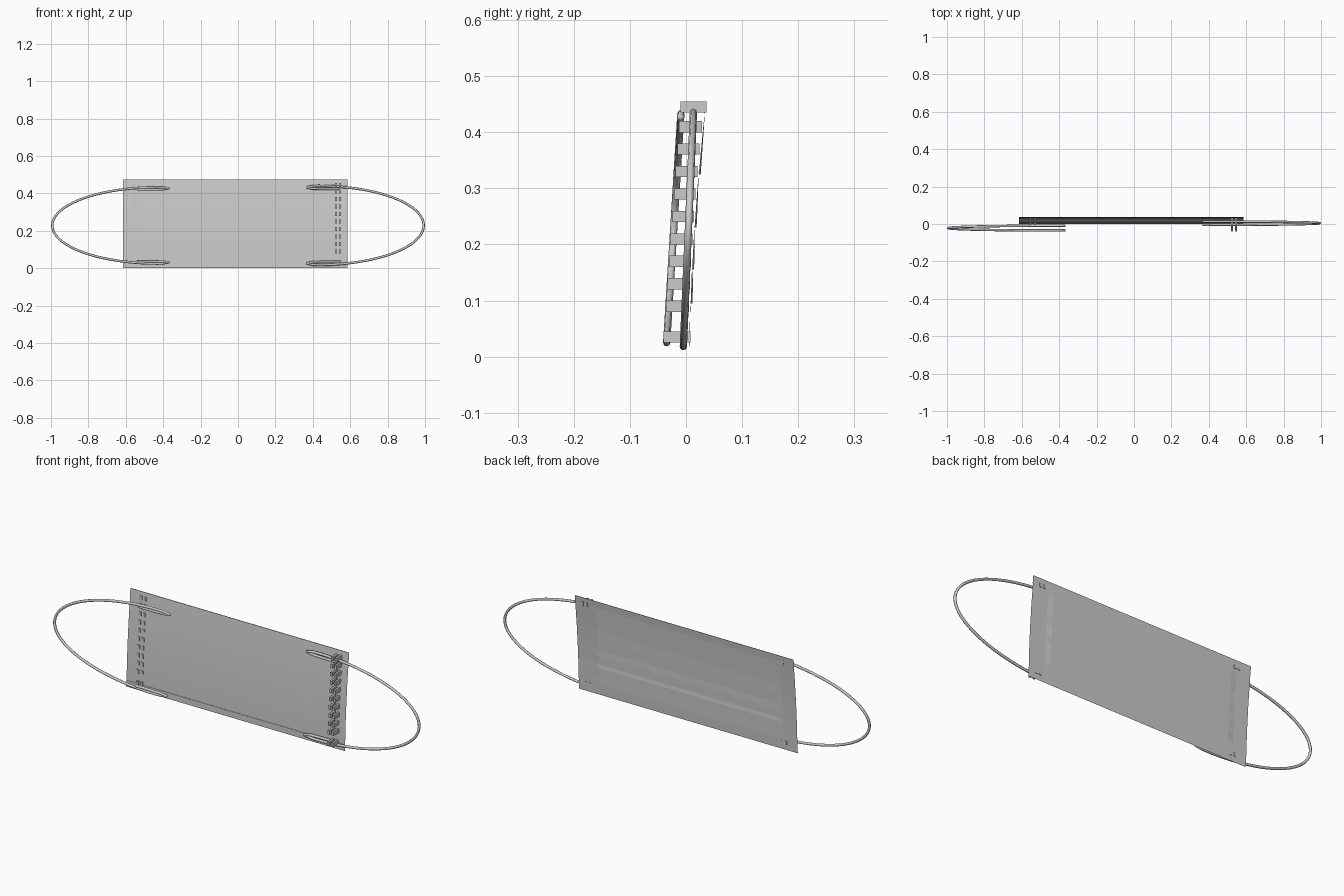
import bpy, bmesh, math

if "Cube" in bpy.data.objects:
    bpy.data.objects.remove(bpy.data.objects["Cube"])

def base_y(z):
    # gentle backward lean of the fabric
    return 0.003 + 0.018 * z + 0.108 * z * z

def make_object(name, bm):
    me = bpy.data.meshes.new(name)
    bm.to_mesh(me)
    bm.free()
    ob = bpy.data.objects.new(name, me)
    bpy.context.collection.objects.link(ob)
    return ob

def sheet(name, xs, rows, taper=None):
    # grid of x columns by (z, offset) rows following the lean
    bm = bmesh.new()
    grid = []
    for i, x in enumerate(xs):
        k = taper[i] if taper else 1
        grid.append([bm.verts.new((x, base_y(z) + 0.002 * (taper is not None) + k * o, z))
                     for z, o in rows])
    for a, b in zip(grid, grid[1:]):
        for j in range(len(rows) - 1):
            bm.faces.new((a[j], b[j], b[j + 1], a[j + 1]))
    return make_object(name, bm)

XL, XR, H = -0.615, 0.585, 0.475

# flat inner fabric on the front
sheet("inner_fabric", [XL, XR], [(H * i / 16, 0) for i in range(17)])

# folded hems along the top and bottom edges
for name, z0, z1 in (("bottom_hem", 0.0, 0.03), ("top_hem", 0.44, H)):
    sheet(name, [XL, XR], [(z0, -0.002), (z1, -0.002), (z1, 0)])

# pleated outer fabric on the back, flattened at both ends
rows = [(H, 0), (0.44, 0), (0.42, 0.001)]
lips = [0.325, 0.23, 0.155, 0.095]
for lip in lips:
    rows += [(lip + 0.04, 0.003), (lip, 0.004), (lip + 0.004, 0)]
rows += [(0.05, 0.001), (0.0, 0)]
sheet("pleated_fabric", [XL, -0.54, -0.51, 0.47, 0.5, XR], rows, [0.15, 0.15, 1, 1, 0.15, 0.15])

# weld marks: small blocks in two columns at each end
def block(bm, x, z, w, h, y0, y1):
    r = bmesh.ops.create_cube(bm, size=1)
    for v in r["verts"]:
        v.co = (x + v.co.x * w, (y0 + y1) / 2 + v.co.y * (y1 - y0), z + v.co.z * h)

weld_z = [0.09 + 0.04 * i for i in range(9)]
bm = bmesh.new()
for x in (0.523, 0.545):
    for z in weld_z:
        block(bm, x, z, 0.011, 0.02, -0.0426 + 0.073 * z, base_y(z))
    for z in (0.035, 0.445):
        block(bm, x, z, 0.011, 0.02, -0.0426 + 0.073 * z, base_y(z) + 0.004)
make_object("right_welds", bm)

bm = bmesh.new()
for x in (-0.553, -0.53):
    for z in weld_z:
        block(bm, x, z, 0.011, 0.02, base_y(z) - 0.004, base_y(z))
    for z in (0.035, 0.445):
        block(bm, x, z, 0.011, 0.02, base_y(z) - 0.006, base_y(z) + 0.004)
make_object("left_welds", bm)

# elastic ear loops: half ellipse with a folded-back end at top and bottom
def ear_loop(name, side, y0, slope, b, fold):
    zc, cx, a = 0.229, 0.43, 0.563
    hook = [(0.54, b - fold), (0.46, b - fold), (0.40, b - fold * 0.9),
            (0.37, b - fold * 0.6), (0.37, b - fold * 0.4), (0.40, b - fold * 0.1)]
    arc = [(cx + a * math.sin(t), b * math.cos(t))
           for t in (math.pi * i / 40 for i in range(41))]
    pts = hook + arc + [(x, -z) for x, z in reversed(hook)]
    cu = bpy.data.curves.new(name, "CURVE")
    cu.dimensions = "3D"
    cu.bevel_depth = 0.0065
    cu.bevel_resolution = 2
    cu.use_fill_caps = True
    sp = cu.splines.new("POLY")
    sp.points.add(len(pts) - 1)
    for p, (x, z) in zip(sp.points, pts):
        p.co = (side * x, y0 + slope * (zc + z), zc + z, 1)
    sp.use_smooth = True
    ob = bpy.data.objects.new(name, cu)
    bpy.context.collection.objects.link(ob)

ear_loop("right_ear_loop", 1, -0.0055, 0.043, 0.211, 0.016)
ear_loop("left_ear_loop", -1, -0.036, 0.062, 0.204, 0.012)
